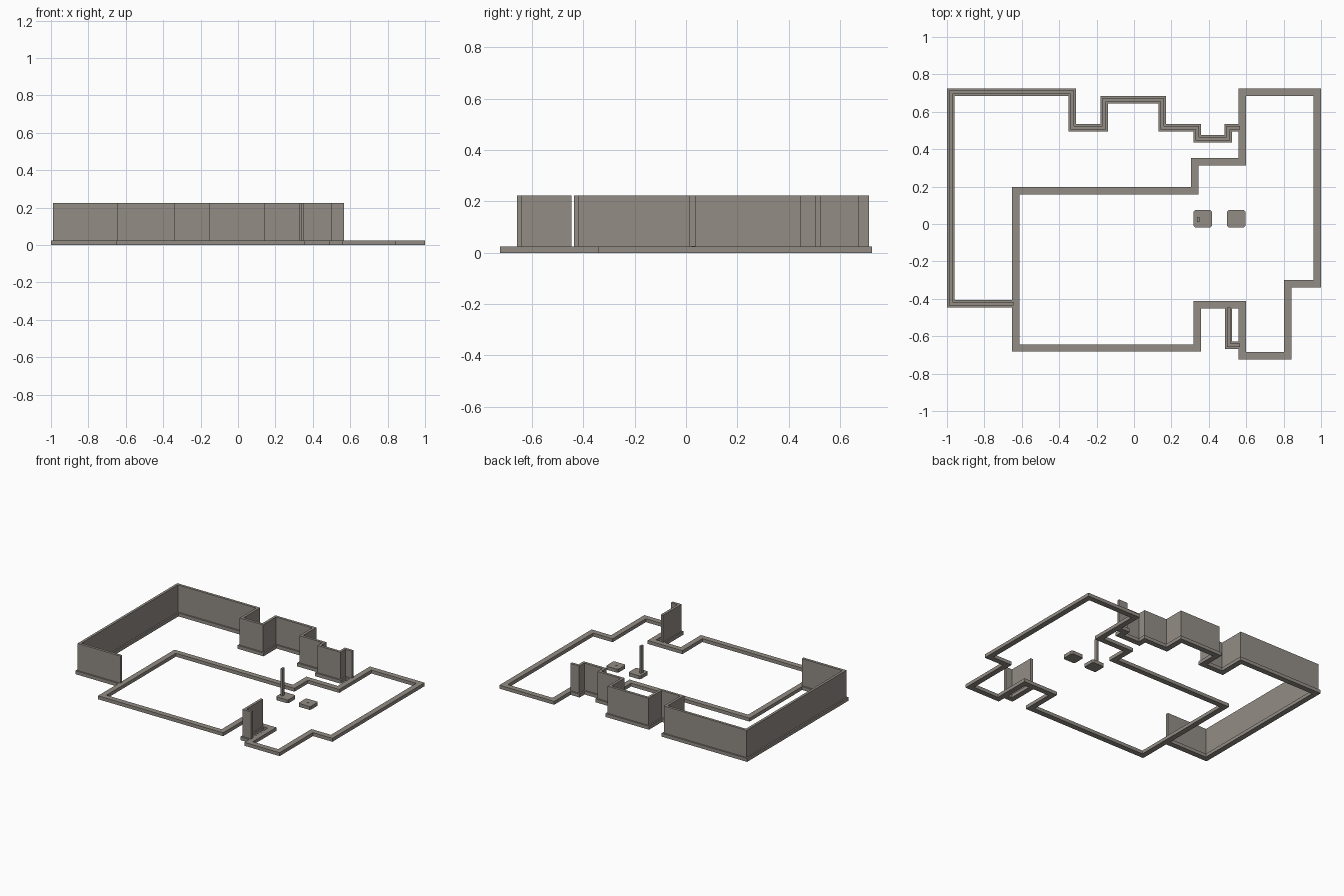
import bpy, bmesh
from mathutils import Vector

if "Cube" in bpy.data.objects:
    bpy.data.objects.remove(bpy.data.objects["Cube"])

FOOT_H, WALL_TOP = 0.025, 0.223
FOOT_W, WALL_W = 0.04, 0.019


def material(name, rgb):
    m = bpy.data.materials.new(name)
    m.diffuse_color = (*rgb, 1)
    m.use_nodes = True
    m.node_tree.nodes["Principled BSDF"].inputs["Base Color"].default_value = m.diffuse_color
    return m


concrete = material("warm grey concrete", (0.29, 0.265, 0.235))


def finish(name, bm):
    bmesh.ops.recalc_face_normals(bm, faces=bm.faces)
    mesh = bpy.data.meshes.new(name)
    bm.to_mesh(mesh)
    bm.free()
    mesh.materials.append(concrete)
    obj = bpy.data.objects.new(name, mesh)
    bpy.context.collection.objects.link(obj)
    return obj


def strip(name, path, width, z0, z1, closed=False):
    """Mitred rectangular strip following a plan path of right-angled turns."""
    pts = [Vector(p) for p in path]
    n = len(pts)
    bm = bmesh.new()
    rings = []
    for i, p in enumerate(pts):
        dirs = []
        if closed or i > 0:
            dirs.append((p - pts[i - 1]).normalized())
        if closed or i < n - 1:
            dirs.append((pts[(i + 1) % n] - p).normalized())
        off = Vector((0, 0))
        for d in dirs:
            off += Vector((-d.y, d.x)) * width / 2
        a, b = p + off, p - off
        rings.append([bm.verts.new((q.x, q.y, z))
                      for q, z in ((a, z0), (b, z0), (b, z1), (a, z1))])
    for i in range(n if closed else n - 1):
        r, s = rings[i], rings[(i + 1) % n]
        for k in range(4):
            bm.faces.new((r[k], r[(k + 1) % 4], s[(k + 1) % 4], s[k]))
    if not closed:
        bm.faces.new(rings[0])
        bm.faces.new(rings[-1])
    return finish(name, bm)


def box(name, centre, size, z0, z1, chamfer=0.0):
    """Upright block, optionally with clipped vertical corners."""
    bm = bmesh.new()
    bmesh.ops.create_cube(bm, size=1)
    for v in bm.verts:
        v.co = (centre[0] + v.co.x * size[0], centre[1] + v.co.y * size[1],
                z1 if v.co.z > 0 else z0)
    if chamfer:
        edges = [e for e in bm.edges
                 if abs(e.verts[0].co.z - e.verts[1].co.z) > 1e-4]
        bmesh.ops.bevel(bm, geom=edges, offset=chamfer, segments=1, affect='EDGES')
    return finish(name, bm)


# Main closed footing loop
strip("main_footing", [
    (0.578, 0.704), (0.98, 0.704), (0.98, -0.32), (0.823, -0.32),
    (0.823, -0.704), (0.578, -0.704), (0.578, -0.432), (0.338, -0.432),
    (0.338, -0.663), (-0.632, -0.663), (-0.632, 0.178), (0.325, 0.178),
    (0.325, 0.333), (0.578, 0.333)], FOOT_W, 0, FOOT_H, closed=True)

# Long stepped wall with its footing
long_path = [
    (-0.98, -0.427), (-0.98, 0.704), (-0.33, 0.704), (-0.33, 0.514),
    (-0.16, 0.514), (-0.16, 0.664), (0.151, 0.664), (0.151, 0.514),
    (0.338, 0.514), (0.338, 0.456), (0.505, 0.456), (0.505, 0.514)]
strip("long_wall_footing", [(-0.652, -0.427)] + long_path + [(0.558, 0.514)],
      FOOT_W, 0, FOOT_H)
strip("long_wall", [(-0.643, -0.427)] + long_path + [(0.567, 0.514)],
      WALL_W, FOOT_H, WALL_TOP)

# Short corner wall with its footing
strip("corner_wall_footing", [(0.558, -0.648), (0.506, -0.648), (0.506, -0.452)],
      0.038, 0, FOOT_H)
strip("corner_wall", [(0.567, -0.648), (0.506, -0.648), (0.506, -0.446)],
      WALL_W, FOOT_H, WALL_TOP)

# Isolated column pads, a post and a low bearing plate
for name, x in (("post_pad", 0.367), ("spare_pad", 0.547)):
    box(name, (x, 0.028), (0.098, 0.092), 0, FOOT_H, chamfer=0.008)
box("post", (0.343, 0.025), (0.014, 0.027), FOOT_H, WALL_TOP)
box("bearing_plate", (0.547, 0.028), (0.014, 0.014), FOOT_H, FOOT_H + 0.002)
